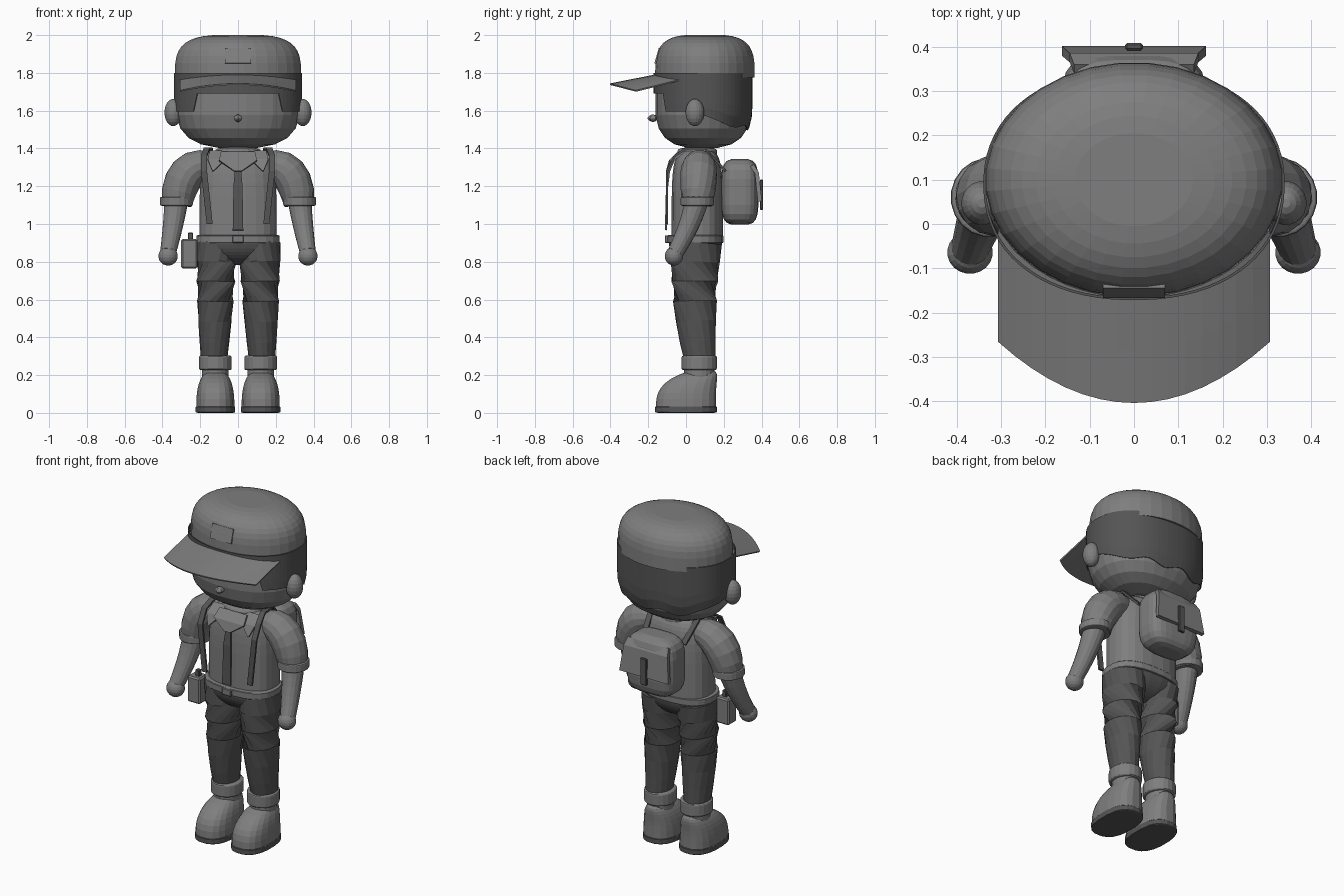
import bpy, bmesh
from math import sin, pi, cos, sqrt
from mathutils import Vector

default_cube = bpy.data.objects.get("Cube")
if default_cube:
    bpy.data.objects.remove(default_cube)


def material(name, value):
    mat = bpy.data.materials.new(name)
    mat.use_nodes = True
    colour = (value, value, value, 1)
    mat.diffuse_color = colour
    mat.node_tree.nodes["Principled BSDF"].inputs["Base Color"].default_value = colour
    return mat


LIGHT = material("mid_grey", 0.21)
DARK = material("dark_grey", 0.09)


def finish(name, bm, mat, thickness=0):
    bmesh.ops.recalc_face_normals(bm, faces=bm.faces)
    mesh = bpy.data.meshes.new(name)
    bm.to_mesh(mesh)
    bm.free()
    mesh.materials.append(mat)
    ob = bpy.data.objects.new(name, mesh)
    bpy.context.collection.objects.link(ob)
    if thickness:
        solid = ob.modifiers.new("thickness", "SOLIDIFY")
        solid.thickness = thickness
        solid.offset = 0


def skin(name, mat, rows, closed=True, caps=True, thickness=0):
    """Bridge equal rows of points into one surface."""
    bm = bmesh.new()
    loops = [[bm.verts.new(point) for point in row] for row in rows]
    count = len(loops[0])
    for lower, upper in zip(loops, loops[1:]):
        for i in range(count if closed else count - 1):
            j = (i + 1) % count
            bm.faces.new((lower[i], lower[j], upper[j], upper[i]))
    if closed and caps:
        bm.faces.new(loops[0])
        bm.faces.new(loops[-1])
    finish(name, bm, mat, thickness)


def oval(angle, power):
    """Point on a unit circle squared off by power."""
    def squash(value):
        return abs(value) ** (2 / power) * (1 if value > 0 else -1)
    return squash(cos(angle)), squash(sin(angle))


def outline(count, power):
    return [oval(2 * pi * (i + 0.5) / count, power) for i in range(count)]


def block(name, mat, centre, radii, power=2, rise=2, sides=20, dome=False, lean=0):
    """Rounded solid: power squares the plan, rise squares the side profile."""
    x, y, z = centre
    rx, ry, height = radii
    steps = 9
    end = pi / 2 - 0.2
    start = 0 if dome else -end
    rows = []
    for k in range(steps + 1):
        r, t = oval(start + (end - start) * k / steps, rise)
        rows.append([(x + rx * r * a, y + ry * r * b + lean * t ** 3, z + height * t)
                     for a, b in outline(sides, power)])
    skin(name, mat, rows)


def limb(name, mat, first, bend, last, side, depth=1.0, steps=6):
    """Tapering limb on a quadratic curve through x, y, z, radius."""
    keys = [Vector((side * p[0], *p[1:])) for p in (first, bend, last)]
    rows = []
    for k in range(steps + 1):
        t = k / steps
        point = keys[0].lerp(keys[1], t).lerp(keys[1].lerp(keys[2], t), t)
        along = keys[1].lerp(keys[2], t) - keys[0].lerp(keys[1], t)
        turn = along.to_3d().to_track_quat("Z", "Y")
        row = []
        for a, b in outline(16, 2):
            offset = turn @ Vector((a, b, 0)) * point.w
            offset.y *= depth
            row.append(point.to_3d() + offset)
        rows.append(row)
    skin(name, mat, rows)


def ribbon(name, mat, path, thickness=0.012):
    """Flat strip along x, y, z, half width."""
    rows = [[(x - w, y, z), (x + w, y, z)] for x, y, z, w in path]
    skin(name, mat, rows, closed=False, thickness=thickness)


def box(name, mat, centre, size, bevel=0.004):
    bm = bmesh.new()
    bmesh.ops.create_cube(bm, size=1)
    bmesh.ops.scale(bm, vec=size, verts=bm.verts)
    bmesh.ops.translate(bm, vec=centre, verts=bm.verts)
    bmesh.ops.bevel(bm, geom=bm.edges[:], offset=bevel, segments=1, affect="EDGES")
    finish(name, bm, mat)


# Head
HEAD_Z, HEAD_Y, HEAD_SQUARE, HEAD_RISE = 1.64, 0.09, 2.2, 2.8
HEAD_SIZE = (0.332, 0.255, 0.24)
block("head", LIGHT, (0, HEAD_Y, HEAD_Z), HEAD_SIZE, HEAD_SQUARE, HEAD_RISE, sides=28)
block("nose", LIGHT, (0, -0.175, 1.56), (0.026, 0.03, 0.02), rise=1.5, sides=6)

# Hair shell hugging the head, wavy at the nape and open over the face
columns, levels, hair_top = 72, 6, 1.8
hair = [[] for level in range(levels)]
for a, b in outline(columns, HEAD_SQUARE):
    if b < 0 and abs(a) < 0.66:
        bottom = 1.69
    else:
        back = min(1, max(0, b + 0.2))
        bottom = 1.595 - back * (0.085 + 0.014 * sin(9 * a))
    for level, row in enumerate(hair):
        z = bottom + (hair_top - bottom) * level / (levels - 1)
        drop = max(0, HEAD_Z - z) / HEAD_SIZE[2]
        r = (1 - drop ** HEAD_RISE) ** (1 / HEAD_RISE) * 1.015
        row.append((HEAD_SIZE[0] * r * a, HEAD_Y + HEAD_SIZE[1] * r * b, z))
skin("hair", DARK, hair, caps=False, thickness=0.006)

# Cap with a drooping curved brim
CAP_X, CAP_Y, CAP_DEPTH = 0.336, 0.1, 0.265
block("cap_crown", LIGHT, (0, CAP_Y, 1.775), (CAP_X, CAP_DEPTH, 0.2275),
      rise=3.5, sides=32, dome=True)
inner, outer = [], []
for i in range(-8, 9):
    u = i / 8
    x = 0.305 * u
    root = CAP_Y - CAP_DEPTH * sqrt(1 - (x / CAP_X) ** 2)
    inner.append(Vector((x, root, 1.787 - 0.02 * u * u)))
    outer.append(Vector((x, 0.138 * u * u - 0.403, 1.74 - 0.036 * u * u)))
middle = [a.lerp(b, 0.5) for a, b in zip(inner, outer)]
skin("cap_brim", LIGHT, [inner, middle, outer], closed=False, thickness=0.008)
ribbon("cap_badge", LIGHT, [(0, -0.163, 1.85, 0.07), (0, -0.14, 1.93, 0.07)], 0.009)

# Torso, belt and seat of the trousers
block("neck", LIGHT, (0, 0.07, 1.38), (0.09, 0.08, 0.05), rise=9)
block("shirt", LIGHT, (0, 0.06, 0.935), (0.205, 0.137, 0.46), 2.5, 5, 24, dome=True)
block("belt", LIGHT, (0, 0.05, 0.92), (0.222, 0.149, 0.023), 2.5, 12, 24)
block("trouser_seat", DARK, (0, 0.05, 0.91), (0.215, 0.143, -0.13), 2.5, 2, 24, dome=True)
box("belt_buckle", LIGHT, (0, -0.102, 0.92), (0.06, 0.02, 0.04))

# Neckwear
block("scarf", LIGHT, (0, 0.06, 1.375), (0.125, 0.107, 0.03), rise=4)
ribbon("scarf_front", LIGHT, [(0, -0.04, 1.38, 0.09), (0, -0.085, 1.335, 0.1),
                              (0, -0.1, 1.28, 0.02)])
ribbon("tie", DARK, [(0, -0.088, 1.3, 0.015), (0, -0.1, 1.2, 0.024), (0, -0.106, 0.967, 0.028)])

# Backpack
block("backpack", LIGHT, (0, 0.285, 1.17), (0.162, 0.1, 0.175), 3.5, 4, 24)
ribbon("backpack_flap", LIGHT, [(0, 0.35, 1.31, 0.135), (0, 0.375, 1.27, 0.145),
                                (0, 0.391, 1.12, 0.163)], 0.022)
box("backpack_buckle", DARK, (0, 0.4, 1.155), (0.04, 0.016, 0.16))

# Radio on the right hip
box("radio", LIGHT, (-0.258, -0.015, 0.842), (0.085, 0.08, 0.155), 0.008)
box("radio_knob", DARK, (-0.252, -0.015, 0.935), (0.028, 0.028, 0.04))

# Paired parts
STRAP = [(0.15, -0.1, 1), (0.18, -0.1, 1.28), (0.18, -0.06, 1.36),
         (0.165, 0, 1.4), (0.15, 0.1, 1.4), (0.13, 0.21, 1.28)]
for side, prefix in ((1, "left_"), (-1, "right_")):
    block(prefix + "ear", LIGHT, (side * 0.343, 0.047, 1.59), (0.047, 0.05, 0.072))
    ribbon(prefix + "collar", LIGHT, [(side * 0.09, -0.01, 1.385, 0.06),
                                      (side * 0.115, -0.065, 1.34, 0.045),
                                      (side * 0.132, -0.09, 1.28, 0.004)])
    ribbon(prefix + "pack_strap", DARK, [(side * x, y, z, 0.016) for x, y, z in STRAP])

    # Arms
    limb(prefix + "sleeve", LIGHT, (0.14, 0.07, 1.31, 0.07), (0.3, 0.07, 1.33, 0.12),
         (0.325, 0.06, 1.1, 0.08), side)
    block(prefix + "sleeve_cuff", LIGHT, (side * 0.326, 0.06, 1.12), (0.088, 0.09, 0.025), rise=9)
    limb(prefix + "forearm", LIGHT, (0.325, 0.06, 1.14, 0.065), (0.34, 0.03, 1, 0.055),
         (0.37, -0.055, 0.85, 0.043), side)
    block(prefix + "hand", LIGHT, (side * 0.37, -0.064, 0.83), (0.052, 0.049, 0.05))

    # Legs and boots
    limb(prefix + "trouser_leg", DARK, (0.113, 0.055, 0.9, 0.113), (0.12, 0.03, 0.6, 0.103),
         (0.127, 0.075, 0.27, 0.068), side, depth=1.2)
    foot = side * 0.12
    block(prefix + "sock", LIGHT, (foot, 0.07, 0.265), (0.088, 0.095, 0.04), rise=10)
    block(prefix + "boot_shaft", LIGHT, (foot, 0.07, 0.21), (0.072, 0.082, 0.05), rise=10)
    block(prefix + "boot", LIGHT, (foot, 0, 0.03), (0.102, 0.161, 0.2), 2.5, 2.5,
          dome=True, lean=0.1)
    block(prefix + "boot_sole", DARK, (foot, 0, 0.018), (0.105, 0.165, 0.018), 2.5, 12)
